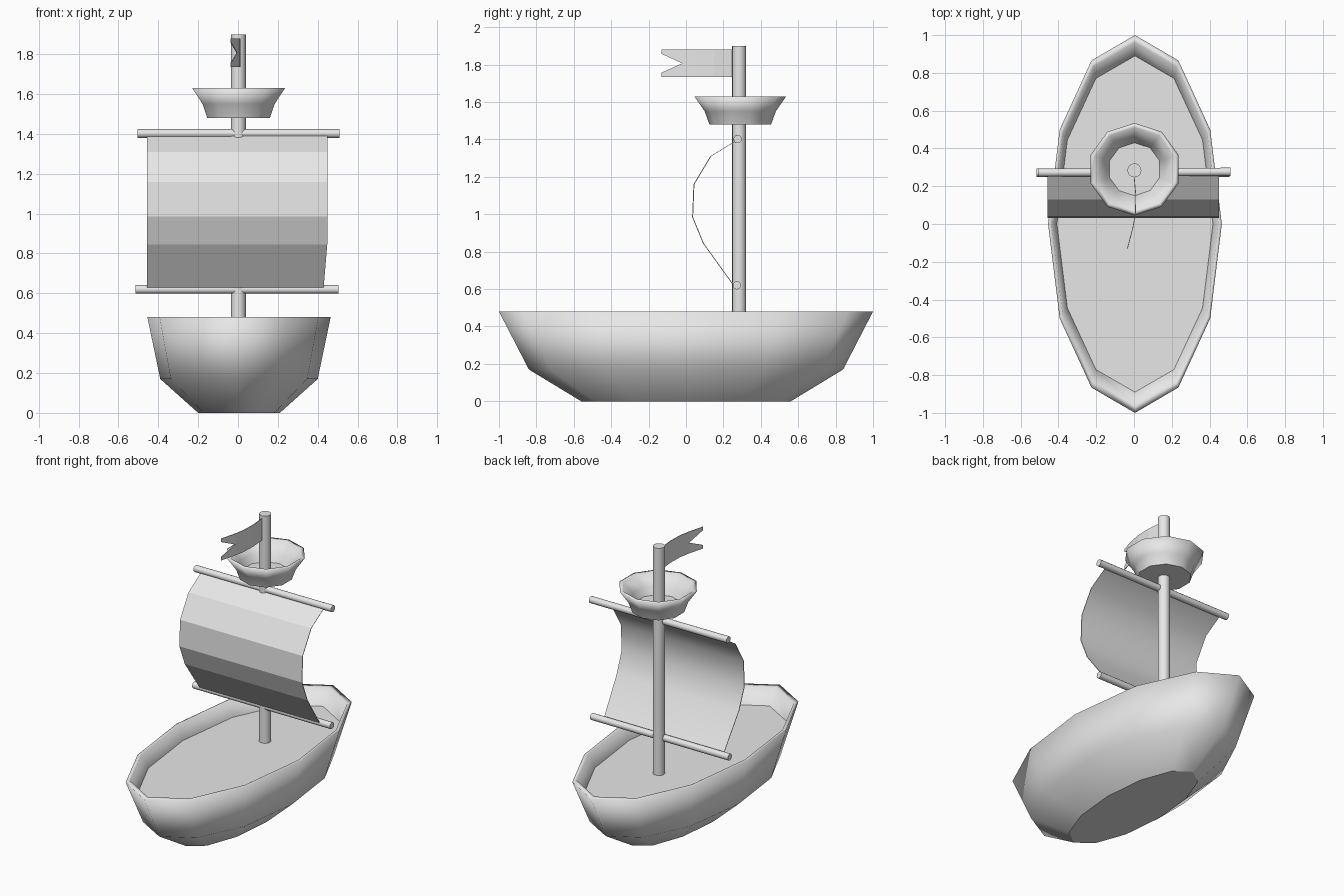
import bpy, bmesh, math
from mathutils import Matrix, Vector

cube = bpy.data.objects.get("Cube")
if cube:
    bpy.data.objects.remove(cube)

GREY = (0.8, 0.8, 0.8, 1.0)
grey = bpy.data.materials.new("light_grey")
grey.use_nodes = True
grey.diffuse_color = GREY
grey.node_tree.nodes["Principled BSDF"].inputs["Base Color"].default_value = GREY


def finish(name, bm, recalc=True):
    """Turn a bmesh into a named, coloured object."""
    if recalc:
        bmesh.ops.recalc_face_normals(bm, faces=bm.faces)
    mesh = bpy.data.meshes.new(name)
    bm.to_mesh(mesh)
    bm.free()
    mesh.materials.append(grey)
    obj = bpy.data.objects.new(name, mesh)
    bpy.context.collection.objects.link(obj)
    return obj


def ring_loft(name, rings, sides, centre):
    """Smooth elliptical rings (rx, ry, z) with flat sharp-edged end caps."""
    bm = bmesh.new()
    loops = []
    for rx, ry, z in rings:
        turn = [math.tau * i / sides for i in range(sides)]
        loops.append([bm.verts.new((centre[0] + rx * math.sin(a),
                                    centre[1] + ry * math.cos(a), z)) for a in turn])
    for low, high in zip(loops, loops[1:]):
        for i in range(sides):
            j = (i + 1) % sides
            bm.faces.new((low[i], low[j], high[j], high[i])).smooth = True
    for loop in (loops[0], loops[-1]):
        cap = bm.faces.new(loop)
        for edge in cap.edges:
            edge.smooth = False
    return finish(name, bm)


def rod(name, start, end, radius, sides=16):
    """Round pole between two points."""
    start, end = Vector(start), Vector(end)
    axis = end - start
    place = Matrix.Translation((start + end) / 2) @ axis.to_track_quat('Z', 'Y').to_matrix().to_4x4()
    bm = bmesh.new()
    bmesh.ops.create_cone(bm, cap_ends=True, segments=sides, radius1=radius,
                          radius2=radius, depth=axis.length, matrix=place)
    for face in bm.faces:
        face.smooth = len(face.verts) == 4
    for edge in bm.edges:
        edge.smooth = all(f.smooth for f in edge.link_faces)
    return finish(name, bm)


# Hull: bottom, chine, outer rim, inner rim, deck
ring_loft("hull", [(0.205, 0.56, 0), (0.395, 0.84, 0.17), (0.46, 1, 0.48),
                   (0.442, 0.96, 0.48), (0.413, 0.89, 0.38)], 12, (0.005, 0))

# Lookout basket: flared outside, rim, hollow inside, floor
ring_loft("lookout_basket", [(r, r, z) for r, z in (
    (0.165, 1.48), (0.19, 1.55), (0.245, 1.63), (0.222, 1.63),
    (0.165, 1.56), (0.14, 1.51))], 10, (0.003, 0.29))

# Mast and yards
rod("mast", (0.002, 0.284, 0.36), (0.002, 0.284, 1.9), 0.037)
rod("upper_yard", (-0.505, 0.272, 1.402), (0.51, 0.276, 1.402), 0.022, 12)
rod("lower_yard", (-0.515, 0.272, 0.62), (0.505, 0.272, 0.62), 0.022, 12)

# Sail: thin billowing sheet, faceted in front and smooth behind
belly = [(0.26, 1.39), (0.13, 1.31), (0.04, 1.16),
         (0.033, 0.985), (0.09, 0.845), (0.245, 0.63)]
bm = bmesh.new()
sheets = []
for offset in (0, 0.005):
    rows = []
    for y, z in belly:
        right = 0.45 - 0.02 * max(0, 0.87 - z) / 0.24
        rows.append([bm.verts.new((x, y + offset, z)) for x in (-0.457, right)])
    for a, b in zip(rows, rows[1:]):
        bm.faces.new((a[0], a[1], b[1], b[0])).smooth = offset > 0
    sheets.append(rows)
front, back = sheets
border = [e for e in bm.edges if e.is_boundary]
for edge in border:
    edge.smooth = False
for side in (0, 1):
    for i in range(len(belly) - 1):
        bm.faces.new((front[i][side], front[i + 1][side],
                      back[i + 1][side], back[i][side]))
for i in (0, -1):
    bm.faces.new((front[i][0], front[i][1], back[i][1], back[i][0]))
finish("sail", bm)

# Flag: waving swallow-tailed pennant
top, middle, bottom = 1.88, 1.807, 1.735
bm = bmesh.new()
columns = [[bm.verts.new((x, y, z)) for z in (top, middle, bottom)]
           for x, y in ((0, 0.26), (0.01, 0.15), (0.007, 0.05), (-0.006, -0.02))]
for a, b in zip(columns, columns[1:]):
    for i in (0, 1):
        bm.faces.new((a[i], a[i + 1], b[i + 1], b[i]))
for row, sign in ((0, -1), (2, 1)):
    edge_z = columns[-1][row].co.z
    tip = [bm.verts.new((-0.035, -0.13, z)) for z in (edge_z, edge_z + sign * 0.022)]
    bm.faces.new((columns[-1][row], columns[-1][1], tip[1], tip[0]))
flag = finish("flag", bm)
thickness = flag.modifiers.new("thickness", 'SOLIDIFY')
thickness.thickness = 0.004
thickness.offset = 0
